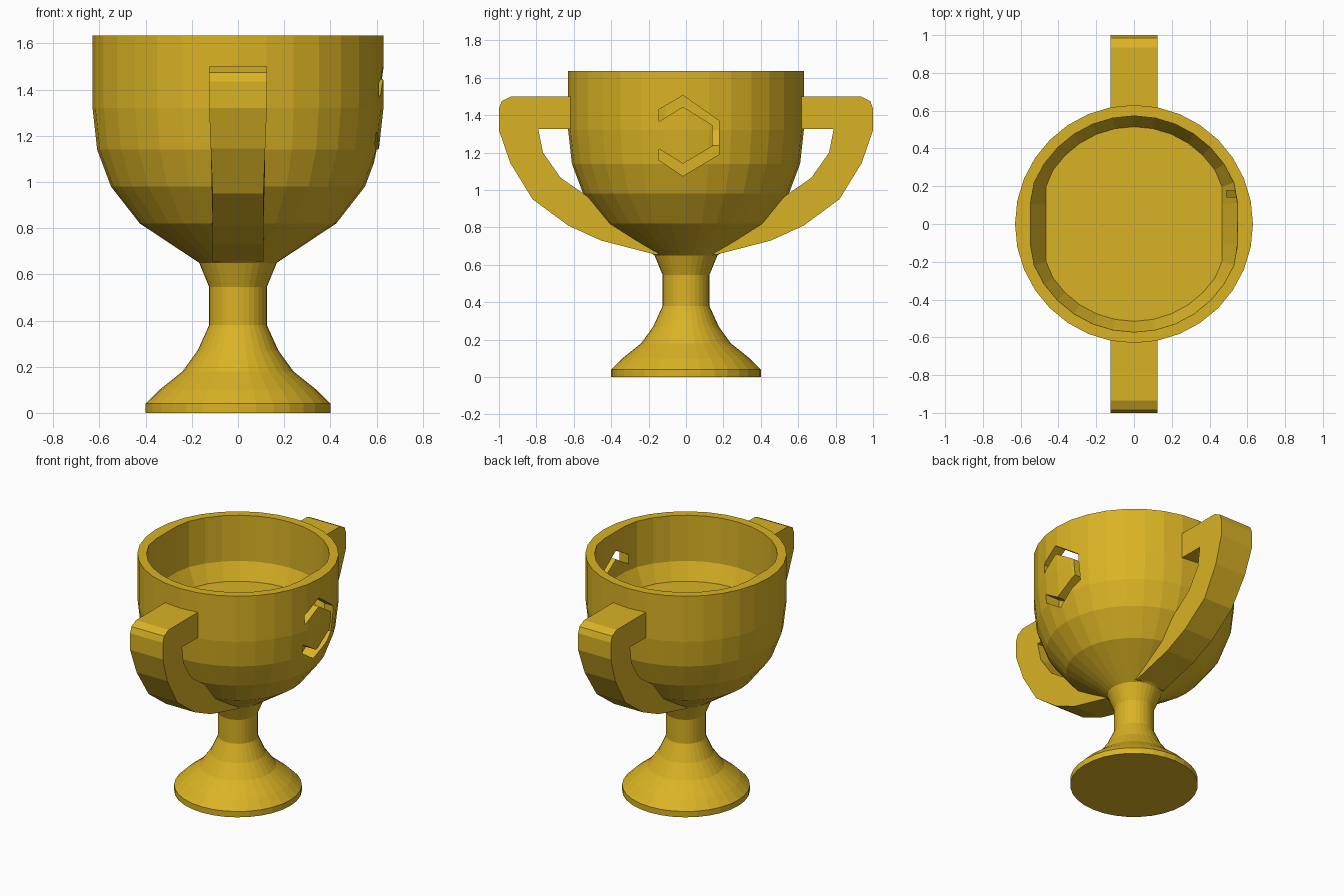
import bpy, bmesh, math

if "Cube" in bpy.data.objects:
    bpy.data.objects.remove(bpy.data.objects["Cube"])

gold = bpy.data.materials.new("gold")
gold.diffuse_color = (0.70, 0.45, 0.018, 1)
gold.use_nodes = True
gold.node_tree.nodes["Principled BSDF"].inputs["Base Color"].default_value = gold.diffuse_color
SEG = 32


def make_object(name, bm):
    bmesh.ops.recalc_face_normals(bm, faces=bm.faces)
    mesh = bpy.data.meshes.new(name)
    bm.to_mesh(mesh)
    bm.free()
    mesh.materials.append(gold)
    obj = bpy.data.objects.new(name, mesh)
    bpy.context.collection.objects.link(obj)
    return obj


def prism(name, outline, place):
    """Solid between two copies of an outline; place(a, b, side) gives a point."""
    bm = bmesh.new()
    lo, hi = [[bm.verts.new(place(a, b, s)) for a, b in outline] for s in (-1, 1)]
    bm.faces.new(lo)
    bm.faces.new(hi)
    n = len(outline)
    for i in range(n):
        j = (i + 1) % n
        bm.faces.new((lo[i], lo[j], hi[j], hi[i]))
    return make_object(name, bm)


# Cup: lathe rings of (radius, height, flat limit on x), foot to rim to inner floor
rings = [(0.40, 0, 1), (0.40, 0.04, 1), (0.34, 0.10, 1), (0.24, 0.18, 1),
         (0.175, 0.27, 1), (0.125, 0.38, 1), (0.125, 0.545, 1), (0.168, 0.65, 1),
         (0.425, 0.82, 1), (0.55, 0.98, 1), (0.61, 1.14, 1), (0.63, 1.32, 1),
         (0.63, 1.635, 1), (0.572, 1.635, 0.548), (0.57, 1.32, 0.545),
         (0.515, 1.205, 0.466)]
bm = bmesh.new()
loops = []
for r, z, flat in rings:
    loop = []
    for i in range(SEG):
        a = math.tau * i / SEG
        x = max(-flat, min(flat, r * math.cos(a)))
        loop.append(bm.verts.new((x, r * math.sin(a), z)))
    loops.append(loop)
for low, high in zip(loops, loops[1:]):
    for i in range(SEG):
        j = (i + 1) % SEG
        bm.faces.new((low[i], low[j], high[j], high[i]))
bm.faces.new(loops[0])
bm.faces.new(loops[-1])
cup = make_object("cup", bm)

# Open hexagon band cut through the right wall
band = [(-0.145, 1.43), (-0.016, 1.505), (0.177, 1.37), (0.177, 1.19),
        (-0.016, 1.075), (-0.145, 1.16), (-0.145, 1.22), (-0.016, 1.14),
        (0.143, 1.235), (0.143, 1.345), (-0.016, 1.445), (-0.145, 1.365)]
cutter = prism("hexagon_cutter", band, lambda y, z, s: (0.6 + 0.11 * s, y, z))
cutter.hide_render = True
cutter.hide_viewport = True
cut = cup.modifiers.new("hexagon_cut", "BOOLEAN")
cut.operation = "DIFFERENCE"
cut.solver = "EXACT"
cut.object = cutter

# Handles: side outline in (y, z), slightly narrower towards the bottom
outline = [(0.60, 1.50), (0.935, 1.50), (0.985, 1.475), (1.0, 1.435), (1.0, 1.32),
           (0.94, 1.145), (0.82, 0.95), (0.63, 0.81), (0.455, 0.73),
           (0.165, 0.655), (0.10, 0.66), (0.30, 0.80), (0.54, 0.975),
           (0.67, 1.065), (0.765, 1.20), (0.79, 1.325), (0.60, 1.325)]


def half_width(z):
    return 0.11 + 0.015 * max(0, min(1, (z - 0.95) / 0.37))


for name, side in (("front_handle", -1), ("back_handle", 1)):
    prism(name, outline, lambda y, z, s: (s * half_width(z), side * y, z))
